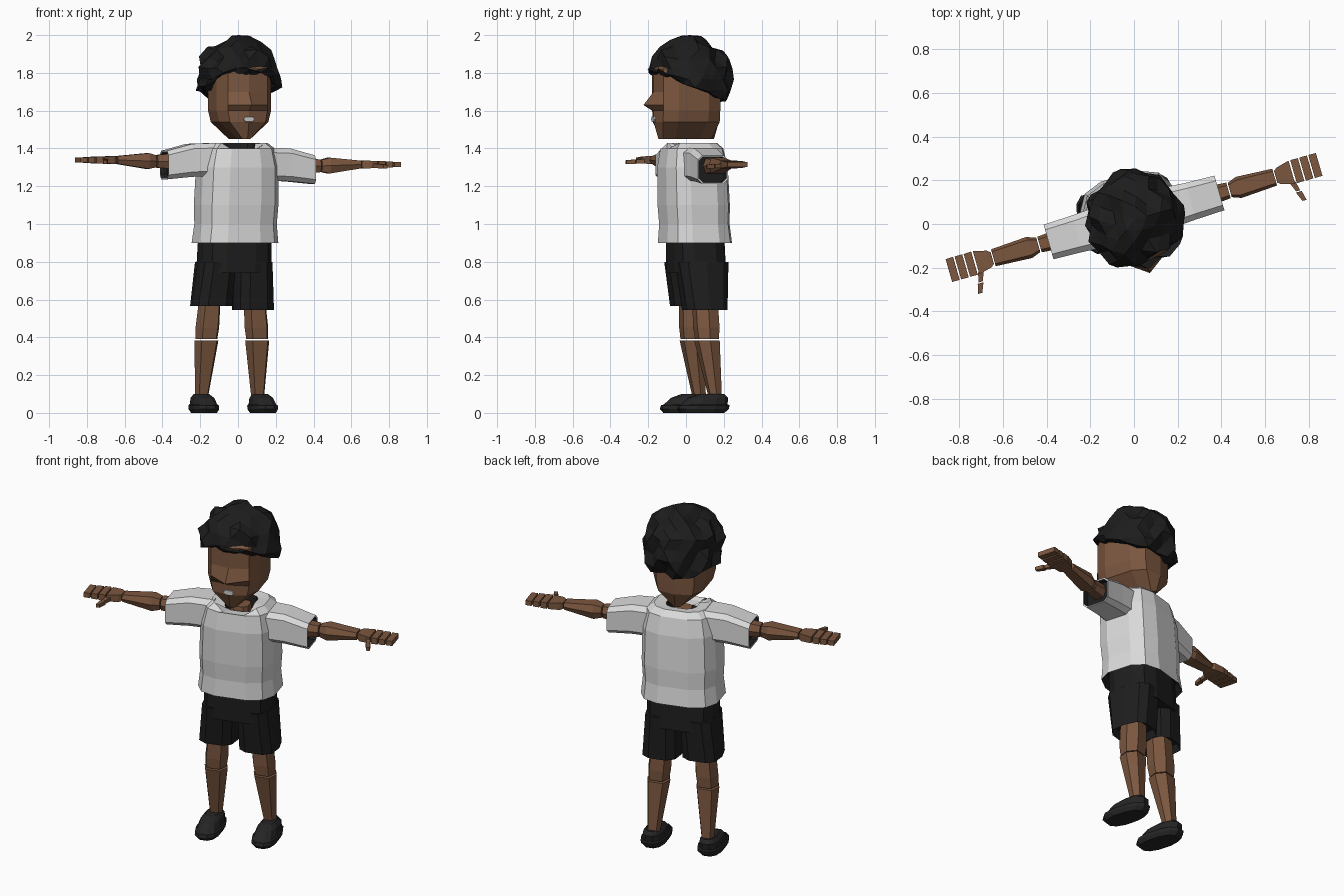
import bpy, bmesh, math, random
from mathutils import Matrix, Vector

random.seed(4)
if "Cube" in bpy.data.objects:
    bpy.data.objects.remove(bpy.data.objects["Cube"], do_unlink=True)

# The whole figure is turned a little to its left
POSE = Matrix.Translation((0, .03, 0)) @ Matrix.Rotation(math.radians(16), 4, 'Z')
X, Y, Z = range(3)
SQUARE = dict(sides=4, power=50)


def material(name, rgb):
    mat = bpy.data.materials.new(name)
    mat.use_nodes = True
    colour = (*rgb, 1)
    mat.diffuse_color = colour
    mat.node_tree.nodes["Principled BSDF"].inputs["Base Color"].default_value = colour
    return mat


SKIN = material("brown skin", (.2, .095, .05))
SHIRT = material("light grey cloth", [.7] * 3)
BLACK = material("black cloth", [.013] * 3)
HAIR = material("black hair", [.012] * 3)
SHOE = material("charcoal shoe", [.018] * 3)
MOUTH = material("pale mouth", [.6] * 3)


def finish(name, bm, mats):
    bmesh.ops.recalc_face_normals(bm, faces=bm.faces[:])
    mesh = bpy.data.meshes.new(name)
    bm.to_mesh(mesh)
    bm.free()
    for mat in mats:
        mesh.materials.append(mat)
    ob = bpy.data.objects.new(name, mesh)
    bpy.context.collection.objects.link(ob)
    ob.matrix_world = POSE
    return ob


def loft(name, sections, mats, axis=Z, sides=12, power=3, turn=.5, lined=()):
    """Closed skin over rounded sections (centre, radii); lined bands use the second material."""
    bm = bmesh.new()
    across, up = [i for i in (X, Y, Z) if i != axis]
    loops = []
    for centre, radii in sections:
        loop = []
        for i in range(sides):
            angle = math.tau * (i + turn) / sides - math.pi / 2
            co = Vector(centre)
            for direction, radius, wave in zip((across, up), radii, (math.cos(angle), math.sin(angle))):
                co[direction] += radius * math.copysign(abs(wave) ** (2 / power), wave)
            loop.append(bm.verts.new(co))
        loops.append(loop)
    for band, (low, high) in enumerate(zip(loops, loops[1:])):
        for i in range(sides):
            j = (i + 1) % sides
            face = bm.faces.new((low[i], low[j], high[j], high[i]))
            face.material_index = int(band in lined)
    for loop, band in ((loops[0], 0), (loops[-1], len(loops) - 2)):
        bm.faces.new(loop).material_index = int(band in lined)
    return finish(name, bm, mats)


def limb(name, start, end, girth_start, girth_end, mat=SKIN, swell=1, sides=6, power=3):
    """Tapered segment between two joints, thickened near its start by swell."""
    start, end = Vector(start), Vector(end)
    span = [abs(d) for d in end - start]
    sections = []
    for along, grow in ((0, 1), (.2, swell), (1, 1)):
        girth = Vector(girth_start).lerp(Vector(girth_end), along) * grow
        sections.append((start.lerp(end, along), girth))
    return loft(name, sections, [mat], span.index(max(span)), sides, power)


# Head: keel-shaped jaw, upright cheeks and a ridge nose
skull = [(1.45, .2, .85), (1.54, .9, 1)]
skull += [(z, 1, 1) for z in (1.6, 1.63, 1.7, 1.82)] + [(1.9, .6, .6)]
head = loft("head", [((0, -.03, z), (.155 * wide, .18 * deep)) for z, wide, deep in skull],
            [SKIN], sides=10, turn=0)
nose = min((v for v in head.data.vertices if abs(v.co.z - 1.63) < .01), key=lambda v: v.co.y)
nose.co.y -= .055
limb("mouth", (0, -.215, 1.555), (0, -.206, 1.555), (.03, .014), (.03, .016), MOUTH)

# Hair: spiky ball flattened along a hairline that drops toward the back
crown = Vector((0, -.01, 1.765))
bm = bmesh.new()
bmesh.ops.create_icosphere(bm, subdivisions=3, radius=1)
for v in bm.verts:
    v.co = crown + v.co.normalized() * random.uniform(.195, .245)
    hairline = 1.715 - .45 * v.co.y + random.uniform(-.02, .02)
    v.co.z = max(min(v.co.z, 2), hairline)
max(bm.verts, key=lambda v: v.co.z).co.z = 2
finish("hair", bm, [HAIR])

# Neck stub inside the collar
limb("neck", (0, 0, 1.3), (0, 0, 1.4), (.06, .06), (.05, .05), sides=8)

# Shirt: hollow hem, pinched waist, square shoulders, open collar
outline = [(.95, .92)]
for row in range(5):
    pinch = .04 if row == 1 else 0
    outline.append((.9 + row / 10, 1.06 - row / 80 - pinch))
outline += [(1.4, .9), (1.43, .72), (1.425, .42), (1.36, .36)]
sections = []
for z, scale in outline:
    lean = 1.43 - z
    sections.append(((-.02 * lean, .04 * lean, z), (.21 * scale, .172 * scale)))
shirt = loft("shirt_body", sections, [SHIRT, BLACK], lined=(0, len(sections) - 2))
for v in shirt.data.vertices:
    in_front = v.co.y < -.03 and abs(v.co.x) < .08
    if in_front and v.co.z > 1.41:
        v.co.z -= .04

# Shorts waist
limb("shorts_waist", (-.015, .03, .74), (-.01, .02, .96), (.195, .145), (.19, .142),
     BLACK, sides=12)

for s, side in ((1, "left_"), (-1, "right_")):
    # Arms tilt slightly, so the left one is lower
    shoulder = 1.32 - .012 * s

    # Sleeve with a dark hollow end
    cuff = shoulder - .02
    sleeve = [(.13, shoulder + .01, .1, .09), (.27, shoulder + .005, .09, .09)]
    sleeve += [(.407, cuff, .085, .078), (.405, cuff, .077, .07), (.37, cuff, .075, .07)]
    loft(side + "sleeve", [((s * x, 0, z), (deep, high)) for x, z, deep, high in sleeve],
         [SHIRT, BLACK], axis=X, sides=8, power=5, lined=(3,))

    # Arm segments
    wrist = shoulder + .007
    limb(side + "upper_arm", (s * .3, 0, shoulder), (s * .45, 0, shoulder),
         (.05, .05), (.037, .037))
    limb(side + "forearm", (s * .456, 0, shoulder), (s * .67, 0, wrist),
         (.034, .034), (.04, .022), swell=1.42, power=4)

    # Hand: palm, finger strips, two thumb joints
    limb(side + "palm", (s * .675, 0, wrist), (s * .752, 0, wrist),
         (.028, .018), (.056, .018), swell=1.2, **SQUARE)
    for joint in range(3):
        x = .76 + .043 * joint
        thick = .018 - .002 * joint
        limb(f"{side}finger_joint_{joint}", (s * x, 0, wrist), (s * (x + .036), 0, wrist),
             (.056, thick), (.055, thick), **SQUARE)
    thumb_base = Vector((s * .742, -.045, wrist - .006))
    thumb_step = Vector((s * .016, -.05, -.003))
    for joint in range(2):
        start = thumb_base + thumb_step * joint
        limb(f"{side}thumb_joint_{joint}", start, start + thumb_step * .9,
             (.014, .012), (.01, .01), **SQUARE)

    # Shorts leg, hollow below
    hem = .555 - .01 * s
    opening = Vector((s * .115 - .02, .045, hem))
    loft(side + "shorts_leg", [
        (opening + Vector((0, 0, .04)), (.09, .095)), (opening, (.107, .115)),
        ((s * .1 - .015, .03, .8), (.098, .14))], [BLACK], sides=10)

    # Leg segments
    hip = Vector((s * .115 - .02, .04, .7))
    knee = Vector((s * .14 - .02, .05, .39))
    ankle = Vector((s * .155 - .02, .093, .07))
    limb(side + "thigh", knee, hip, (.06, .06), (.055, .065), swell=1.1)
    knee.z -= .008
    limb(side + "shin", knee, ankle, (.066, .064), (.034, .032))

    # Shoe: sole lip and low upper that slopes back to the ankle
    levels = ((0, .85), (.02, 1), (.04, 1), (.045, .9), (.08, .77), (.1, .5))
    loft(side + "shoe", [((s * .162 - .02, .018 + 5 * z * z, z), (.071 * size, .14 * size))
                         for z, size in levels], [SHOE], power=2.5)
